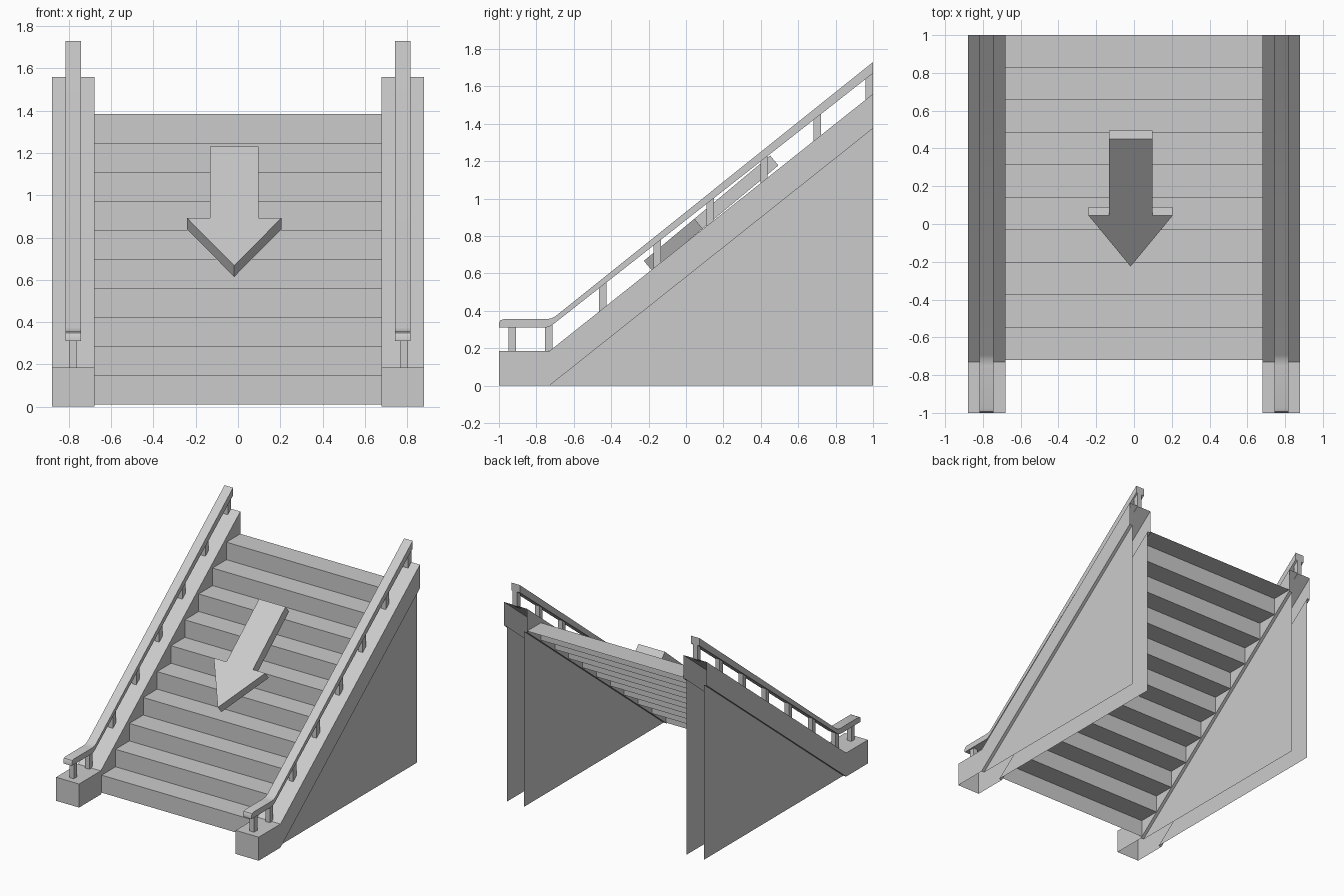
import bpy, bmesh
from mathutils import Vector

cube = bpy.data.objects.get("Cube")
if cube:
    bpy.data.objects.remove(cube, do_unlink=True)

grey = bpy.data.materials.new("plain grey")
grey.use_nodes = True
grey.diffuse_color = (0.6, 0.6, 0.6, 1)
grey.node_tree.nodes["Principled BSDF"].inputs["Base Color"].default_value = (0.6, 0.6, 0.6, 1)


def finish(name, bm):
    mesh = bpy.data.meshes.new(name)
    bm.to_mesh(mesh)
    bm.free()
    mesh.materials.append(grey)
    obj = bpy.data.objects.new(name, mesh)
    bpy.context.collection.objects.link(obj)
    return obj


def sweep(name, profile, x0, x1, caps=True, walls=None):
    """Carry a (y, z) profile across x; walls lists the profile edges to skin."""
    bm = bmesh.new()
    a = [bm.verts.new((x0, y, z)) for y, z in profile]
    b = [bm.verts.new((x1, y, z)) for y, z in profile]
    n = len(profile)
    for i in range(n) if walls is None else walls:
        j = (i + 1) % n
        bm.faces.new((a[i], a[j], b[j], b[i]))
    if caps:
        bm.faces.new(b)
        bm.faces.new(a[::-1])
    return finish(name, bm)


FOOT, BACK = -0.73, 1.0           # where the slope starts and ends
CURB_LOW, CURB_HIGH = 0.185, 1.56
SLOPE = (CURB_HIGH - CURB_LOW) / (BACK - FOOT)


def curb_top(y):
    return CURB_LOW + SLOPE * max(0, y - FOOT)


def rail_base(y):
    return 0.31 + 0.786 * max(0, y - FOOT)


# Flight of steps: one open folded sheet
STEPS, RISE, RUN = 10, 0.1375, 0.172
path = [(BACK, 0.01 + STEPS * RISE)]
for i in reversed(range(STEPS)):
    y = -0.72 + i * RUN
    path += [(y, 0.01 + (i + 1) * RISE), (y, 0.01 + i * RISE)]
sweep("steps", path, -0.68, 0.68, caps=False, walls=range(len(path) - 1))

# Both sides: hollow curb, thin support panels, handrail and posts
curb = [(-1, 0), (FOOT, 0), (BACK, 1.375), (BACK, CURB_HIGH), (FOOT, CURB_LOW), (-1, CURB_LOW)]
panel = [(FOOT, 0), (BACK, 0), (BACK, 1.375)]
rail = [(-1, 0.31), (-0.755, 0.31), (-0.735, 0.313), (-0.71, 0.328),
        (BACK, 1.67), (BACK, 1.73), (-0.695, 0.373), (-0.72, 0.359), (-0.75, 0.355),
        (-0.975, 0.355), (-0.992, 0.349), (-1, 0.335)]
for side, centre in (("left", 0.78), ("right", -0.78)):
    sweep(side + "_curb", curb, centre - 0.1, centre + 0.1, walls=(3, 4, 5))
    for edge, near, far in (("low_x", -0.1, -0.075), ("high_x", 0.075, 0.1)):
        sweep(f"{side}_ledge_{edge}", curb[1:3], centre + near, centre + far, caps=False, walls=(0,))
    sweep(side + "_panels", panel, centre - 0.075, centre + 0.075, walls=())
    handrail = sweep(side + "_handrail", rail, centre - 0.037, centre + 0.037)
    bpy.ops.object.select_all(action="DESELECT")
    handrail.select_set(True)
    bpy.context.view_layer.objects.active = handrail
    bpy.ops.object.shade_smooth_by_angle(angle=0.6)

    post_x = centre + (0.006 if centre > 0 else 0)
    for i, y in enumerate((-0.95, -0.755, -0.465, -0.175, 0.11, 0.397, 0.683, 0.96)):
        e = y + 0.04
        sweep(f"{side}_post_{i + 1}",
              [(y, curb_top(y) - 0.005), (e, curb_top(e) - 0.005),
               (e, rail_base(e) + 0.01), (y, rail_base(y) + 0.01)],
              post_x - 0.019, post_x + 0.019)

# Direction arrow: flat slab lying parallel to the slope
tip, along = Vector((-0.018, -0.225, 0.667)), Vector((0, 0.675, 0.563))
bm = bmesh.new()
outline = [(0, 0), (0.223, 0.4), (0.116, 0.4), (0.116, 1), (-0.114, 1), (-0.114, 0.4), (-0.223, 0.4)]
top = bm.faces.new([bm.verts.new(tip + Vector((x, 0, 0)) + along * t) for x, t in outline])
slab = bmesh.ops.extrude_face_region(bm, geom=[top], use_keep_orig=True)["geom"]
bmesh.ops.translate(bm, vec=(0, 0.044, -0.053),
                    verts=[v for v in slab if isinstance(v, bmesh.types.BMVert)])
bmesh.ops.recalc_face_normals(bm, faces=bm.faces)
finish("direction_arrow", bm)
